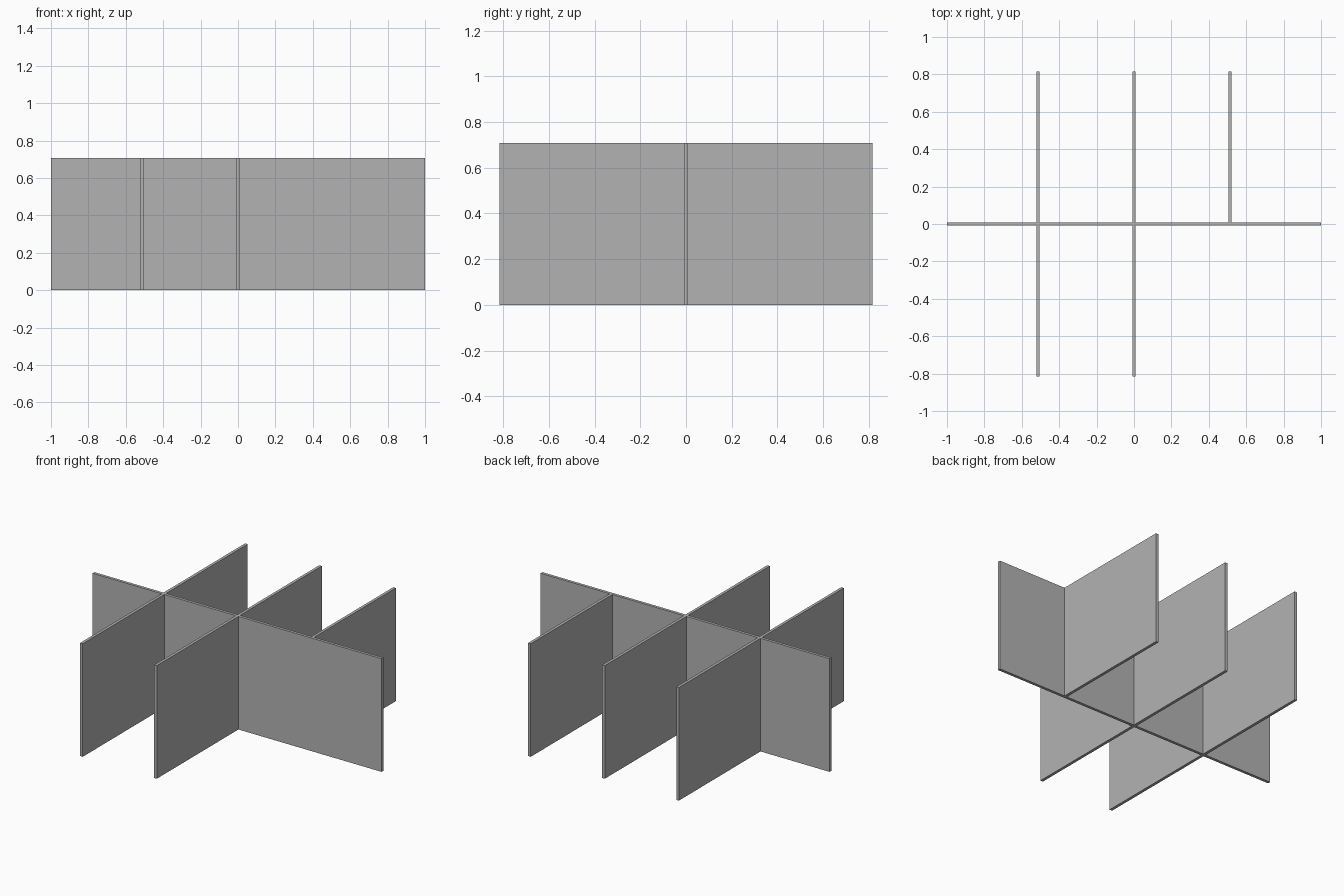
import bpy
import bmesh

if "Cube" in bpy.data.objects:
    bpy.data.objects.remove(bpy.data.objects["Cube"], do_unlink=True)

HEIGHT = 0.708
HALF_THICK = 0.009
HALF_LENGTH = 1.0
REACH = 0.816
SPACING = 0.513

grey = bpy.data.materials.new("board_grey")
grey.use_nodes = True
colour = (0.45, 0.45, 0.45, 1)
grey.diffuse_color = colour
grey.node_tree.nodes["Principled BSDF"].inputs["Base Color"].default_value = colour


def board_side(side, centres):
    """Outline along one face of the long board, stepping out around each divider."""
    t = HALF_THICK
    points = [(side * HALF_LENGTH, side * t)]
    for x in centres:
        points += [(x + side * t, side * t), (x + side * t, side * REACH),
                   (x - side * t, side * REACH), (x - side * t, side * t)]
    return points + [(-side * HALF_LENGTH, side * t)]


# Front has two dividers, back has three
outline = board_side(-1, [-SPACING, 0]) + board_side(1, [SPACING, 0, -SPACING])

# Interlocked boards: one footprint raised to full height
bm = bmesh.new()
base = bm.faces.new([bm.verts.new((x, y, 0)) for x, y in outline])
raised = bmesh.ops.extrude_face_region(bm, geom=[base], use_keep_orig=True)
top = [v for v in raised["geom"] if isinstance(v, bmesh.types.BMVert)]
bmesh.ops.translate(bm, verts=top, vec=(0, 0, HEIGHT))
bmesh.ops.recalc_face_normals(bm, faces=bm.faces)

mesh = bpy.data.meshes.new("crossed_dividers")
bm.to_mesh(mesh)
bm.free()
mesh.materials.append(grey)
dividers = bpy.data.objects.new("crossed_dividers", mesh)
bpy.context.scene.collection.objects.link(dividers)
